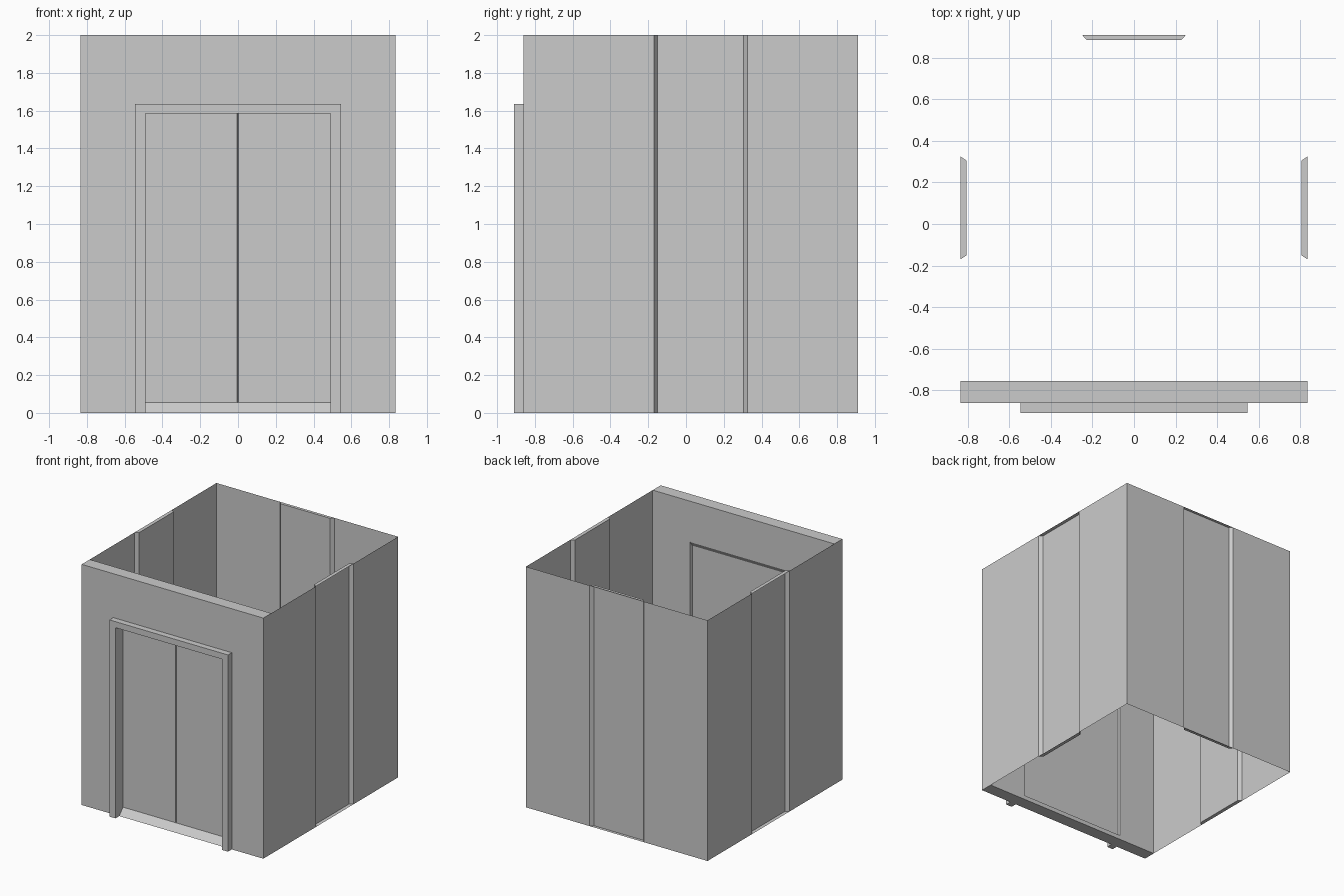
import bpy
import bmesh
from mathutils import Vector

if "Cube" in bpy.data.objects:
    bpy.data.objects.remove(bpy.data.objects["Cube"], do_unlink=True)

W, FRONT, INNER, BACK, H = 0.835, -0.86, -0.755, 0.91, 2.0
DOOR_X, DOOR_Y, DOOR_TOP, SILL = 0.49, -0.81, 1.585, 0.055

grey = bpy.data.materials.new("plain_grey")
grey.use_nodes = True
grey.diffuse_color = (0.6, 0.6, 0.6, 1)
grey.node_tree.nodes["Principled BSDF"].inputs["Base Color"].default_value = (0.6, 0.6, 0.6, 1)


def finish(name, bm):
    mesh = bpy.data.meshes.new(name)
    bm.to_mesh(mesh)
    bm.free()
    mesh.materials.append(grey)
    obj = bpy.data.objects.new(name, mesh)
    bpy.context.collection.objects.link(obj)
    return obj


def loft(name, loop_a, loop_b):
    """Closed solid between two matching loops."""
    bm = bmesh.new()
    a = [bm.verts.new(p) for p in loop_a]
    b = [bm.verts.new(p) for p in loop_b]
    bm.faces.new(a)
    bm.faces.new(b)
    for i in range(len(a)):
        j = (i + 1) % len(a)
        bm.faces.new((a[i], a[j], b[j], b[i]))
    bmesh.ops.recalc_face_normals(bm, faces=bm.faces)
    return finish(name, bm)


def rect(x, low, high, y):
    return [(-x, y, low), (x, y, low), (x, y, high), (-x, y, high)]


def cut(target, cutter):
    mod = target.modifiers.new("cut", "BOOLEAN")
    mod.operation = "DIFFERENCE"
    mod.solver = "EXACT"
    mod.object = cutter
    bpy.context.view_layer.update()
    deps = bpy.context.evaluated_depsgraph_get()
    mesh = bpy.data.meshes.new_from_object(target.evaluated_get(deps))
    target.modifiers.clear()
    target.data = mesh
    bpy.data.objects.remove(cutter, do_unlink=True)


def sheet_wall(name, start, end, pocket_from, pocket_to, depth, chamfer):
    """Thin wall with a full-height shallow pocket, capped at floor and top."""
    start, end = Vector(start), Vector(end)
    along = (end - start).normalized()
    inward = Vector((-along.y, along.x, 0)) * depth
    path = [start,
            start + along * pocket_from,
            start + along * (pocket_from + chamfer) + inward,
            start + along * (pocket_to - chamfer) + inward,
            start + along * pocket_to,
            end]
    bm = bmesh.new()
    low = [bm.verts.new(p) for p in path]
    high = [bm.verts.new(p + Vector((0, 0, H))) for p in path]
    for i in range(len(path) - 1):
        bm.faces.new((low[i], low[i + 1], high[i + 1], high[i]))
    bm.faces.new(low[1:5])
    bm.faces.new(high[4:0:-1])
    finish(name, bm)


# Front wall: solid slab with a door recess, sloped sill and centre seam
front = loft("front_wall", rect(W, 0, H, FRONT), rect(W, 0, H, INNER))
slope = SILL / (DOOR_Y - FRONT)
ahead = FRONT - 0.04
opening = [(ahead, -0.04 * slope), (DOOR_Y, SILL), (DOOR_Y, DOOR_TOP), (ahead, DOOR_TOP)]
cut(front, loft("door_cutter", [(-DOOR_X, y, z) for y, z in opening],
                [(DOOR_X, y, z) for y, z in opening]))
seam = [(-0.008, DOOR_Y - 0.005), (0.003, DOOR_Y - 0.005), (-0.002, DOOR_Y + 0.012)]
cut(front, loft("seam_cutter", [(x, y, SILL) for x, y in seam],
                [(x, y, DOOR_TOP) for x, y in seam]))

# Shallow bevelled door panel on the inner side
cut(front, loft("inner_cutter", rect(DOOR_X, 0.035, 1.66, INNER),
                rect(DOOR_X - 0.005, 0.05, 1.625, INNER - 0.02)))

# Raised surround around the doorway
arch = [(-0.545, 0), (-DOOR_X, 0), (-DOOR_X, DOOR_TOP), (DOOR_X, DOOR_TOP),
        (DOOR_X, 0), (0.545, 0), (0.545, 1.635), (-0.545, 1.635)]
loft("door_surround", [(x, -0.91, z) for x, z in arch], [(x, FRONT, z) for x, z in arch])

# Side and back walls
sheet_wall("left_wall", (W, INNER, 0), (W, BACK, 0), -0.17 - INNER, 0.325 - INNER, 0.03, 0.02)
sheet_wall("back_wall", (W, BACK, 0), (-W, BACK, 0), W - 0.25, W + 0.25, 0.025, 0.022)
sheet_wall("right_wall", (-W, BACK, 0), (-W, INNER, 0), BACK - 0.325, BACK + 0.17, 0.03, 0.02)
